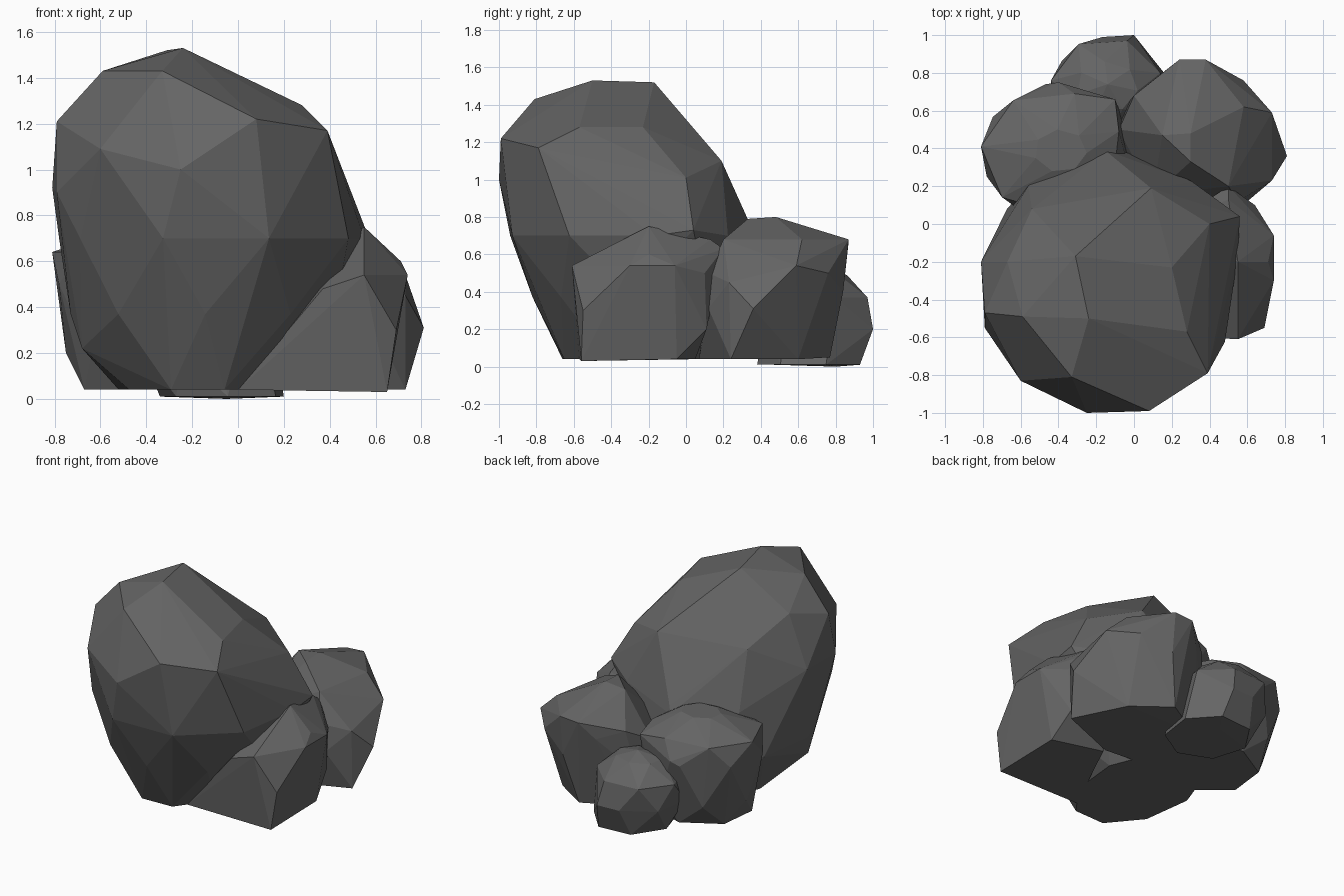
import bpy, bmesh, math

stone = bpy.data.materials.new("dark_stone")
stone.diffuse_color = (0.13, 0.13, 0.13, 1)


def ring(z, x0, x1, y0, y1, sides, phase):
    """Faceted ring that exactly fills the given x and y extents."""
    a = [phase + 2 * math.pi * i / sides for i in range(sides)]
    cs, sn = [math.cos(t) for t in a], [math.sin(t) for t in a]

    def fit(v, vals, lo, hi):
        return lo + (v - min(vals)) / (max(vals) - min(vals)) * (hi - lo)
    return [(fit(c, cs, x0, x1), fit(s, sn, y0, y1), z) for c, s in zip(cs, sn)]


def rock(name, levels, crown=(), sides=7, phase=0.2):
    """Convex stone wrapped round staggered rings plus a few corner points."""
    bm = bmesh.new()
    pts = list(crown)
    for i, lv in enumerate(levels):
        pts += ring(*lv, sides, phase + (i % 2) * math.pi / sides)
    for p in pts:
        bm.verts.new(p)
    bmesh.ops.convex_hull(bm, input=bm.verts)
    junk = [v for v in bm.verts if not v.link_faces]
    bmesh.ops.delete(bm, geom=junk, context='VERTS')
    bmesh.ops.dissolve_limit(bm, angle_limit=math.radians(3), verts=bm.verts, edges=bm.edges)
    bmesh.ops.recalc_face_normals(bm, faces=bm.faces)
    me = bpy.data.meshes.new(name)
    bm.to_mesh(me)
    bm.free()
    me.materials.append(stone)
    bpy.context.collection.objects.link(bpy.data.objects.new(name, me))


# Large leaning boulder: levels are (z, x min, x max, y min, y max)
rock("main_boulder", [
    (0.04, -0.52, 0.15, -0.66, 0.35),
    (0.37, -0.73, 0.42, -0.82, 0.37),
    (0.70, -0.78, 0.55, -0.94, 0.37),
], crown=[(-0.59, -0.49, 1.43), (-0.33, -0.81, 1.43), (-0.24, -0.50, 1.53),
          (-0.31, -0.17, 1.52), (0.28, -0.57, 1.28), (0.20, -0.23, 1.28),
          (0.08, -0.99, 1.22), (0.39, -0.79, 1.17), (-0.67, -0.20, 1.28),
          (-0.79, -0.47, 1.21), (-0.60, -0.83, 1.09), (-0.25, -1.00, 1.00),
          (-0.81, -0.20, 0.92), (-0.79, -0.55, 0.90), (0.46, -0.56, 0.86),
          (0.40, 0.00, 1.01), (0.09, 0.19, 1.10), (-0.54, 0.08, 1.10),
          (0.56, 0.04, 0.73), (-0.15, 0.39, 0.65), (-0.68, -0.40, 0.22)], sides=9)

# Stone at the right front, with a broad flat front face
rock("right_stone", [], crown=[
    (0.00, -0.57, 0.04), (0.65, -0.56, 0.03), (0.65, -0.05, 0.04), (0.30, 0.05, 0.04),
    (0.37, -0.60, 0.48), (0.55, -0.61, 0.54), (0.69, -0.55, 0.30), (0.74, -0.30, 0.54),
    (0.74, -0.06, 0.54), (0.71, -0.20, 0.60), (0.55, -0.20, 0.75), (0.50, 0.13, 0.68),
    (0.50, 0.20, 0.63), (0.64, 0.10, 0.50), (0.62, 0.11, 0.20), (0.20, 0.00, 0.50)])

# Stone at the back right
rock("back_right_stone", [], crown=[
    (-0.06, 0.10, 0.04), (0.30, 0.07, 0.04), (0.73, 0.24, 0.04), (0.55, 0.60, 0.04),
    (0.30, 0.77, 0.05), (0.00, 0.60, 0.04), (0.81, 0.36, 0.31), (0.60, 0.12, 0.31),
    (0.38, 0.84, 0.40), (0.58, 0.76, 0.50), (0.73, 0.59, 0.54), (0.73, 0.23, 0.45),
    (0.24, 0.87, 0.67), (0.38, 0.87, 0.68), (0.30, 0.33, 0.79), (0.30, 0.48, 0.80),
    (0.15, 0.47, 0.78), (0.10, 0.15, 0.50), (-0.08, 0.50, 0.50), (0.15, 0.80, 0.55),
    (0.00, 0.68, 0.60), (0.55, 0.12, 0.50), (0.50, 0.20, 0.68), (0.58, 0.62, 0.68),
    (-0.05, 0.62, 0.30)])

# Stone at the back left
rock("back_left_stone", [
    (0.04, -0.67, 0.00, 0.03, 0.63),
    (0.20, -0.75, -0.03, 0.03, 0.68),
    (0.50, -0.78, -0.04, 0.03, 0.74),
    (0.64, -0.81, -0.08, 0.05, 0.69),
    (0.74, -0.52, -0.25, 0.28, 0.50),
], crown=[(-0.40, 0.75, 0.52), (-0.10, 0.66, 0.60)], phase=math.pi * 6 / 7 - 0.1)

# Small stone at the back
rock("small_back_stone", [
    (0.01, -0.34, 0.20, 0.38, 0.93),
    (0.20, -0.42, 0.14, 0.42, 0.99),
    (0.37, -0.44, 0.14, 0.45, 0.97),
    (0.49, -0.30, 0.02, 0.60, 0.86),
], crown=[(-0.14, 0.74, 0.53), (-0.05, 0.80, 0.00), (0.00, 1.00, 0.20)], phase=0.3)
